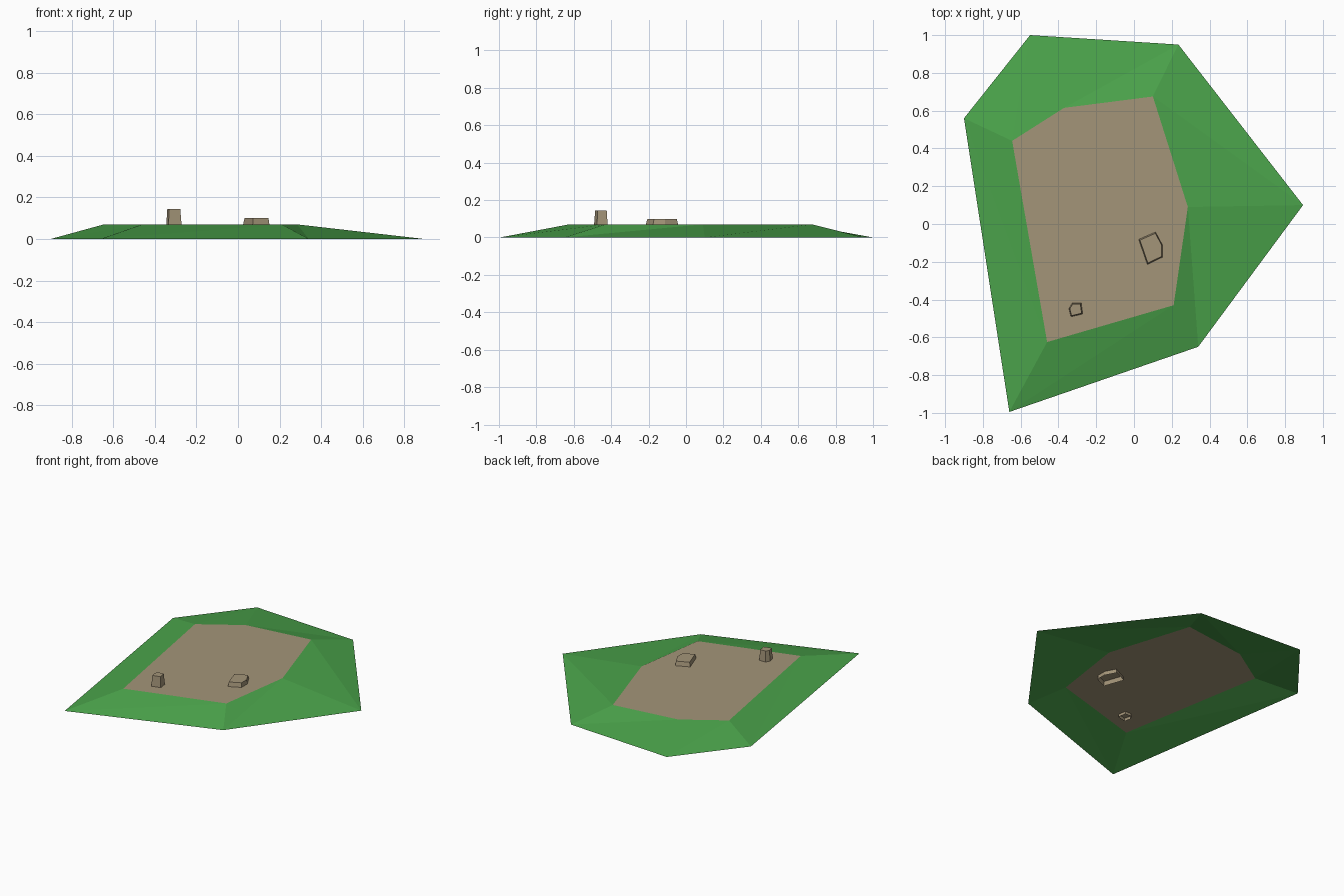
import bpy
from mathutils import Vector

if "Cube" in bpy.data.objects:
    bpy.data.objects.remove(bpy.data.objects["Cube"])


def material(name, rgb):
    m = bpy.data.materials.new(name)
    m.diffuse_color = (*rgb, 1)
    m.use_nodes = True
    m.node_tree.nodes["Principled BSDF"].inputs["Base Color"].default_value = m.diffuse_color
    return m


grass = material("grass green", (0.07, 0.37, 0.07))
earth = material("earth tan", (0.37, 0.30, 0.19))


def loft(name, lower, upper, z0, z1, mats, top_index):
    """Faceted, open-bottomed shell between two counter-clockwise outlines."""
    n = len(lower)
    verts = [(x, y, z0) for x, y in lower] + [(x, y, z1) for x, y in upper]
    faces = []
    for i in range(n):
        j = (i + 1) % n
        faces += [(i, j, n + j), (i, n + j, n + i)]
    faces.append(tuple(range(n, 2 * n)))
    me = bpy.data.meshes.new(name)
    me.from_pydata(verts, [], faces)
    for m in mats:
        me.materials.append(m)
    me.polygons[-1].material_index = top_index
    me.update()
    ob = bpy.data.objects.new(name, me)
    bpy.context.collection.objects.link(ob)
    return ob


# Plateau: sloping grass skirt around a flat earth top
shore = [(-0.66, -0.995), (0.34, -0.65), (0.895, 0.10),
         (0.235, 0.95), (-0.55, 1.0), (-0.90, 0.56)]
rim = [(-0.46, -0.625), (0.21, -0.43), (0.285, 0.09),
       (0.10, 0.675), (-0.37, 0.615), (-0.645, 0.44)]
loft("plateau", shore, rim, 0.0, 0.07, [grass, earth], 1)


# Stones: tapered five-sided blocks sunk into the plateau
def stone(name, outline, z0, z1, taper):
    c = sum((Vector(p) for p in outline), Vector((0, 0))) / len(outline)
    top = [tuple(c + (Vector(p) - c) * taper) for p in outline]
    loft(name, outline, top, z0, z1, [earth], 0)


stone("flat_stone", [(0.018, -0.078), (0.068, -0.222), (0.155, -0.18),
                     (0.155, -0.11), (0.115, -0.035)], 0.04, 0.10, 0.84)
stone("tall_stone", [(-0.346, -0.447), (-0.335, -0.493), (-0.27, -0.477),
                     (-0.278, -0.418), (-0.328, -0.418)], 0.05, 0.145, 0.82)
